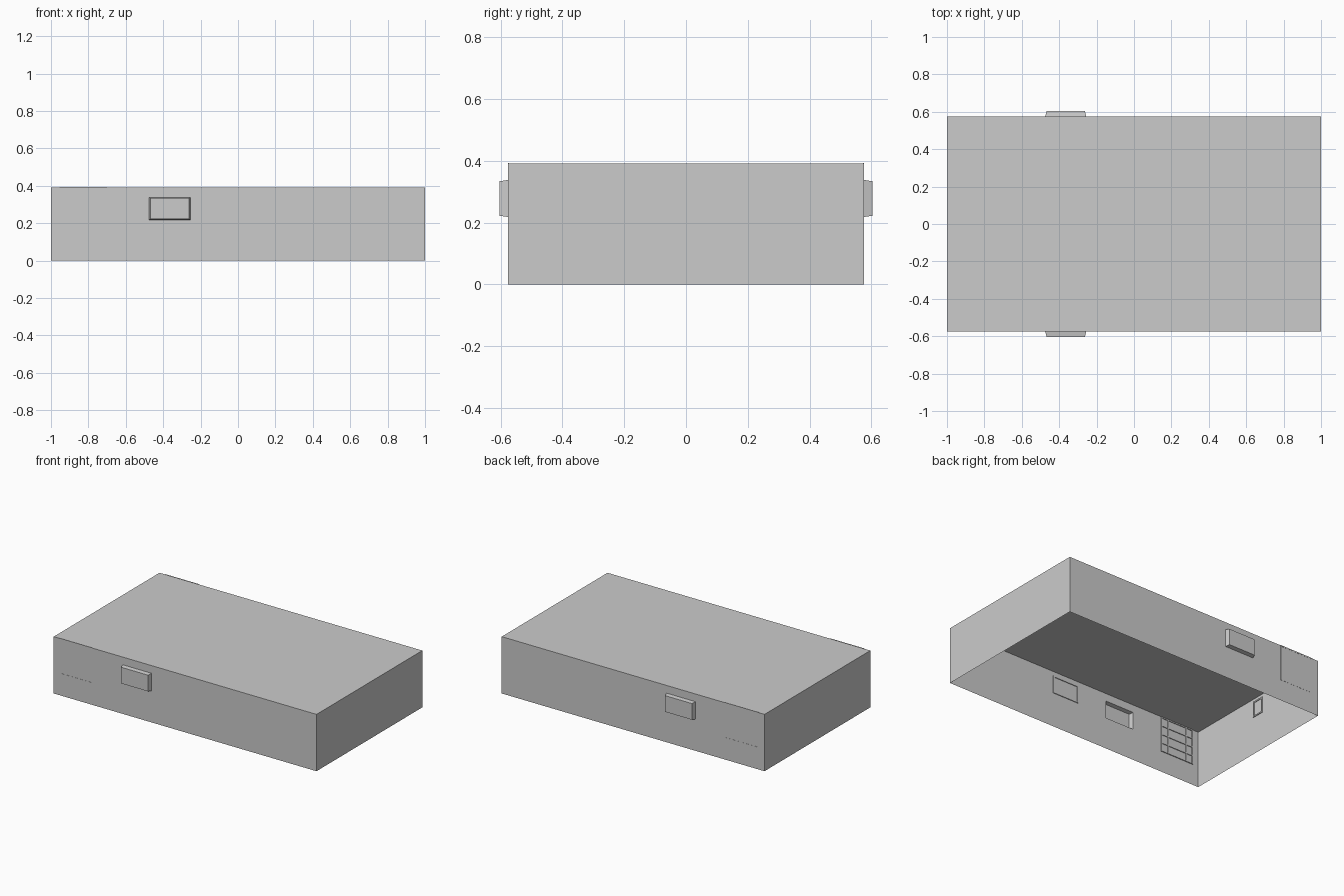
import bpy, bmesh

if "Cube" in bpy.data.objects:
    bpy.data.objects.remove(bpy.data.objects["Cube"])

W, D, H = 1.0, 0.575, 0.391      # half length, half depth, height


def finish(name, bm):
    me = bpy.data.meshes.new(name)
    bm.to_mesh(me)
    bm.free()
    ob = bpy.data.objects.new(name, me)
    bpy.context.collection.objects.link(ob)
    return ob


def quad(bm, *pts):
    bm.faces.new([bm.verts.new(p) for p in pts])


def add_box(bm, lo, hi):
    vs = bmesh.ops.create_cube(bm, size=1)["verts"]
    for v in vs:
        v.co = [(a + b) / 2 + c * (b - a) for a, b, c in zip(lo, hi, v.co)]


# side wall with an opening pushed out into a shallow tapered bay
def side_wall(name, s):
    bm = bmesh.new()
    xs, zs = (-W, -0.475, -0.255, W), (0, 0.218, 0.338, H)
    grid = [[bm.verts.new((x, s * D, z)) for z in zs] for x in xs]
    bay = None
    for i in range(3):
        for j in range(3):
            loop = [grid[i][j], grid[i + 1][j], grid[i + 1][j + 1], grid[i][j + 1]]
            if s > 0:
                loop.reverse()
            f = bm.faces.new(loop)
            if i == j == 1:
                bay = f
    c = bay.calc_center_median()
    face = bmesh.ops.extrude_discrete_faces(bm, faces=[bay])["faces"][0]
    for v in face.verts:
        v.co.x = c.x + (v.co.x - c.x) * 0.93
        v.co.z = c.z + (v.co.z - c.z) * 0.93
        v.co.y = s * 0.603
    finish(name, bm)


# rectangular frame with optional inner bars; axis 'y' = side walls, 'x' = end wall
def frame(name, axis, u0, u1, z0, z1, d0, d1, w, verts=(), rows=()):
    bm = bmesh.new()
    d0, d1 = sorted((d0, d1))

    def bar(a, b, c, d):
        if axis == 'y':
            add_box(bm, (a, d0, c), (b, d1, d))
        else:
            add_box(bm, (d0, a, c), (d1, b, d))

    for u in (u0, u1 - w):
        bar(u, u + w, z0, z1)
    for z in (z0, z1 - w):
        bar(u0 + w, u1 - w, z, z + w)
    for u in verts:
        bar(u - w / 2, u + w / 2, z0 + w, z1 - w)
    for z in rows:
        bar(u0 + w, u1 - w, z - w / 2, z + w / 2)
    finish(name, bm)


# roof and end walls, open underneath
bm = bmesh.new()
quad(bm, (-W, -D, H), (W, -D, H), (W, D, H), (-W, D, H))
quad(bm, (W, -D, 0), (W, D, 0), (W, D, H), (W, -D, H))
quad(bm, (-W, D, 0), (-W, -D, 0), (-W, -D, H), (-W, D, H))
finish("roof_and_ends", bm)

for side, s in (("front", -1), ("back", 1)):
    side_wall(side + "_wall", s)
    # door outline, just proud of the wall
    frame(side + "_door_frame", 'y', -0.955, -0.70, 0.145, 0.393,
          s * (D - 0.002), s * (D + 0.001), 0.008)
    # lattice behind the door
    frame(side + "_door_lattice", 'y', -0.955, -0.70, 0.145, 0.389,
          s * (D - 0.006), s * (D - 0.001), 0.008,
          (-0.90, -0.755), (0.205, 0.266, 0.327))
    # inner window frame
    frame(side + "_window_frame", 'y', -0.03, 0.17, 0.237, 0.36,
          s * (D - 0.006), s * (D - 0.001), 0.009)

# small frame inside the left end wall
frame("end_window_frame", 'x', -0.042, 0.045, 0.26, 0.37,
      -W + 0.001, -W + 0.006, 0.009)
